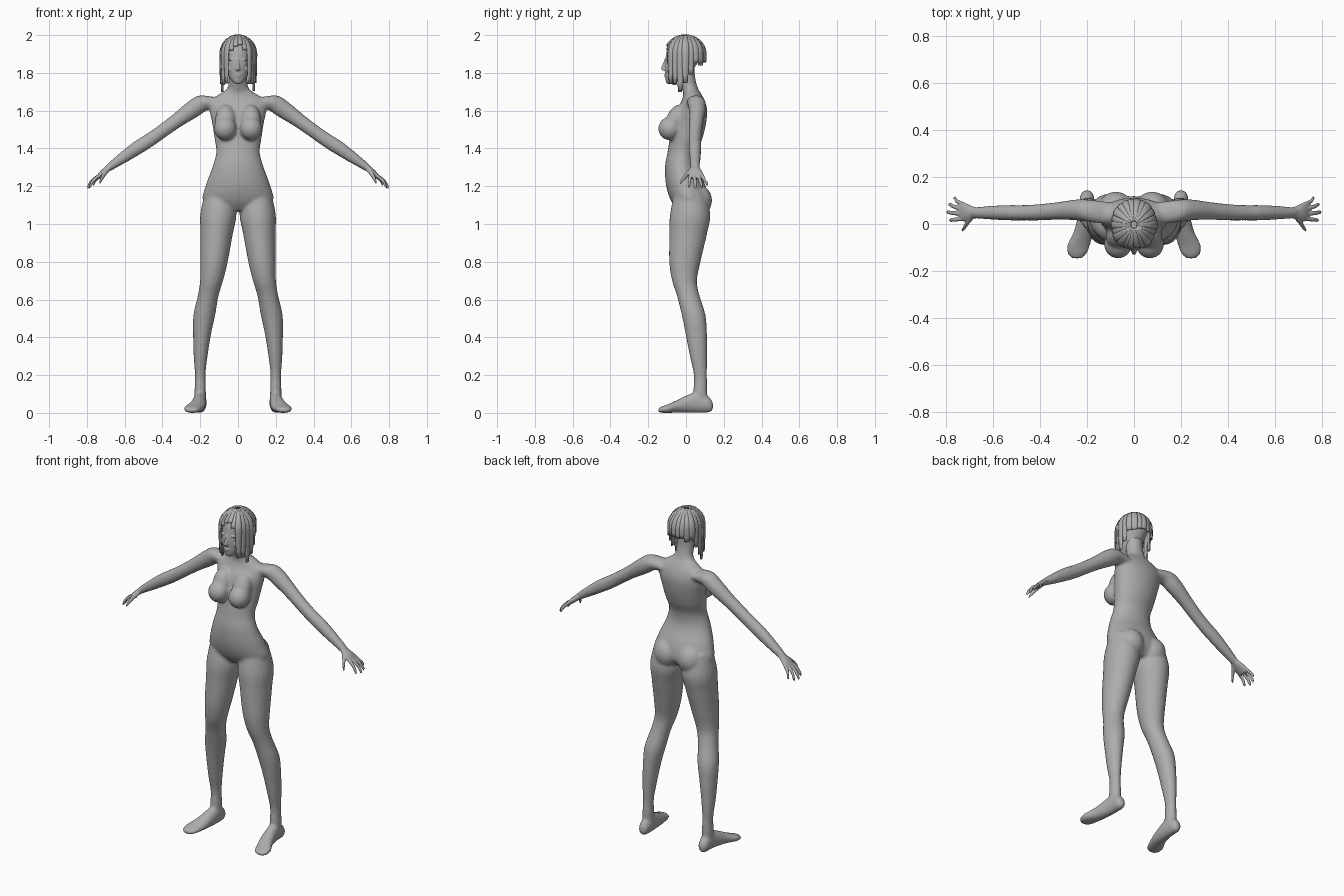
import bpy, bmesh, math, random
from mathutils import Vector, Matrix

random.seed(4)
X, Y, Z = Vector((1, 0, 0)), Vector((0, 1, 0)), Vector((0, 0, 1))
grey = bpy.data.materials.new("plain grey")
grey.diffuse_color = (0.42, 0.42, 0.42, 1)


def spline(p0, p1, p2, p3, t):
    return [0.5 * (2 * b + (c - a) * t + (2 * a - 5 * b + 4 * c - d) * t * t
                   + (3 * b - a - 3 * c + d) * t ** 3) for a, b, c, d in zip(p0, p1, p2, p3)]


def loft(bm, rows, u, v, side=1, n=24, steps=4):
    """Smooth tube through rows of (x, y, z, radius along u, radius along v)."""
    fine = []
    for i in range(len(rows) - 1):
        q = [rows[max(0, min(len(rows) - 1, i + k))] for k in (-1, 0, 1, 2)]
        fine += [spline(*q, s / steps) for s in range(steps)]
    fine.append(rows[-1])
    rings = []
    for x, y, z, a, b in fine:
        ring = []
        for k in range(n):
            w = 2 * math.pi * k / n
            p = Vector((x, y, z)) + u * a * math.cos(w) + v * b * math.sin(w)
            ring.append(bm.verts.new((p.x * side, p.y, p.z)))
        rings.append(ring)
    for r, s in zip(rings, rings[1:]):
        for k in range(n):
            bm.faces.new((r[k], r[(k + 1) % n], s[(k + 1) % n], s[k]))
    bm.faces.new(rings[0])
    bm.faces.new(rings[-1])


def blob(bm, pos, size, tilt=0):
    m = Matrix.Translation(pos) @ Matrix.Rotation(tilt, 4, 'X') @ Matrix.Diagonal((*size, 1))
    bmesh.ops.create_uvsphere(bm, u_segments=24, v_segments=16, radius=1, matrix=m)


def finish(bm, name, voxel=0, smooth=0):
    bmesh.ops.recalc_face_normals(bm, faces=bm.faces)
    me = bpy.data.meshes.new(name)
    bm.to_mesh(me)
    bm.free()
    me.materials.append(grey)
    ob = bpy.data.objects.new(name, me)
    bpy.context.collection.objects.link(ob)
    for p in me.polygons:
        p.use_smooth = True
    if voxel:  # fuse overlapping forms into one skin
        m = ob.modifiers.new("fuse", 'REMESH')
        m.mode, m.voxel_size, m.use_smooth_shade = 'VOXEL', voxel, True
        m = ob.modifiers.new("soften", 'SMOOTH')
        m.factor, m.iterations = 0.5, smooth
    return ob


# Body: torso with neck, breasts, buttocks, arms and legs
bm = bmesh.new()
loft(bm, [(0, .02, 1.07, .07, .06), (0, .02, 1.12, .182, .098), (0, 0, 1.2, .172, .105),
          (0, -.026, 1.3, .136, .085), (0, -.02, 1.38, .115, .078), (0, 0, 1.45, .124, .086),
          (0, .018, 1.53, .136, .088), (0, .03, 1.6, .15, .082), (0, .038, 1.65, .15, .062),
          (0, .033, 1.69, .095, .047), (0, .02, 1.72, .056, .043), (0, .002, 1.78, .049, .046),
          (0, 0, 1.85, .047, .046)], X, Y, n=40)
arm_v = Vector((.59, 0, .81))
for s in (1, -1):
    blob(bm, (.068 * s, -.085, 1.505), (.06, .062, .062))
    blob(bm, (.066 * s, -.055, 1.55), (.055, .05, .085), -.35)
    blob(bm, (.078 * s, .062, 1.125), (.076, .076, .085))
    loft(bm, [(.1, .045, 1.64, .048, .04), (.18, .055, 1.643, .048, .046), (.24, .06, 1.607, .045, .047),
              (.32, .056, 1.55, .038, .039), (.4, .05, 1.492, .035, .036), (.47, .048, 1.443, .033, .037),
              (.53, .048, 1.405, .033, .037), (.6, .048, 1.357, .03, .031), (.67, .048, 1.308, .025, .022),
              (.70, .048, 1.285, .022, .016)], Y, arm_v, s)
    loft(bm, [(.1, .02, 1.17, .075, .08), (.104, .022, 1.05, .096, .107), (.113, .012, .95, .086, .1),
              (.127, -.006, .8, .073, .083), (.14, -.008, .7, .061, .066), (.158, .012, .62, .055, .06),
              (.178, .04, .52, .058, .063), (.19, .054, .42, .048, .057), (.198, .066, .3, .037, .046),
              (.2, .076, .2, .028, .035), (.2, .076, .12, .03, .037), (.2, .076, .05, .03, .035)], X, Y, s)
    # foot, turned slightly outward
    loft(bm, [(.2, .143, .035, .015, .02), (.2, .122, .043, .029, .041), (.2, .07, .056, .034, .056),
              (.205, .02, .05, .037, .05), (.217, -.04, .036, .043, .036), (.236, -.09, .024, .05, .024),
              (.242, -.128, .017, .041, .017), (.243, -.147, .014, .02, .01)], X, Z, s)
finish(bm, "body", .0085, 6)

# Hands: palm, thumb and four fingers
for s, name in ((1, "left_hand"), (-1, "right_hand")):
    bm = bmesh.new()
    loft(bm, [(.655, .048, 1.318, .022, .018), (.685, .048, 1.296, .026, .017), (.715, .05, 1.272, .038, .016),
              (.738, .053, 1.25, .04, .012), (.745, .053, 1.243, .033, .008)], Y, arm_v, s)
    for by, tx, ty, tz in ((.022, .786, .016, 1.192), (.043, .797, .05, 1.186),
                           (.064, .79, .083, 1.19), (.084, .768, .11, 1.203)):
        loft(bm, [(.725, by, 1.263, .009, .009), ((.725 + tx) / 2 + .008, (by + ty) / 2, 1.233, .0092, .0092),
                  (tx - .006, ty, tz + .014, .008, .008), (tx, ty, tz, .004, .004)], Y, arm_v, s, 10)
    loft(bm, [(.685, .035, 1.293, .013, .013), (.708, .008, 1.265, .0125, .0125),
              (.722, -.014, 1.24, .01, .01), (.733, -.028, 1.215, .005, .005)], Y, arm_v, s, 10)
    finish(bm, name, .004, 3)

# Head with nose, brows, eyes, lips and ears
bm = bmesh.new()
loft(bm, [(0, -.086, 1.742, .014, .014), (0, -.075, 1.752, .028, .031), (0, -.06, 1.775, .045, .05),
          (0, -.045, 1.80, .056, .066), (0, -.03, 1.84, .066, .083), (0, -.015, 1.88, .071, .093),
          (0, -.008, 1.93, .072, .09), (0, -.004, 1.965, .058, .07), (0, 0, 1.985, .025, .03)], X, Y, n=40)
loft(bm, [(0, -.104, 1.875, .006, .009), (0, -.112, 1.85, .007, .01), (0, -.12, 1.825, .011, .012),
          (0, -.115, 1.812, .012, .009)], X, Y, n=16)
blob(bm, (0, -.104, 1.79), (.021, .012, .006))
blob(bm, (0, -.102, 1.78), (.017, .012, .006))
blob(bm, (0, -.093, 1.758), (.018, .014, .014))
for s in (1, -1):
    blob(bm, (.028 * s, -.096, 1.85), (.014, .007, .006))
    blob(bm, (.03 * s, -.094, 1.87), (.022, .012, .006))
    blob(bm, (.036 * s, -.078, 1.822), (.022, .02, .02))
    blob(bm, (.068 * s, -.015, 1.845), (.008, .018, .028))
finish(bm, "head", .0035, 3)


# Hair: shell of overlapping locks, long beside the face, cropped at the nape
def hem(w):
    d = abs(math.degrees(w))  # angle away from straight ahead
    for limit, z in ((18, 1.945), (38, 1.915), (62, 1.74), (80, 1.705), (100, 1.74), (122, 1.79), (150, 1.845)):
        if d < limit:
            return z
    return 1.86


def hair_point(w, z, r):
    if z > 1.9:
        k = math.sqrt(max(0, 1 - ((z - 1.9) / .1) ** 2))
    else:
        k = 1 - .9 * (1.9 - z) ** 1.6
    front = math.cos(w)
    y = -.003 - front * .107 * k * r
    return (math.sin(w) * .094 * k * r, y, z)


bm = bmesh.new()
locks, cols, rows = 22, 4, 9
for i in range(locks):
    w0, w1 = (2 * math.pi * (i + e) / locks - math.pi for e in (-.12, 1.12))
    mid = (w0 + w1) / 2
    low = hem(mid) + random.uniform(-.008, .008)
    grow = random.uniform(.98, 1.03)
    grid = []
    for j in range(rows + 1):
        t = j / rows
        z = 1.999 - (1.999 - low) * t ** 1.6
        narrow = 1 - (.45 if low < 1.8 else .15) * t ** 4
        line = []
        for c in range(cols + 1):
            f = c / cols
            w = mid + (w1 - w0) * (f - .5) * narrow
            bulge = grow + .035 * math.sin(math.pi * f) - .015
            line.append(bm.verts.new(hair_point(w, z, bulge)))
        grid.append(line)
    for a, b in zip(grid, grid[1:]):
        for c in range(cols):
            bm.faces.new((a[c], b[c], b[c + 1], a[c + 1]))
hair = finish(bm, "hair")
thick = hair.modifiers.new("thickness", 'SOLIDIFY')
thick.thickness, thick.offset = .008, 0
bpy.context.view_layer.objects.active = hair
hair.select_set(True)
bpy.ops.object.shade_smooth_by_angle(angle=math.radians(40))
